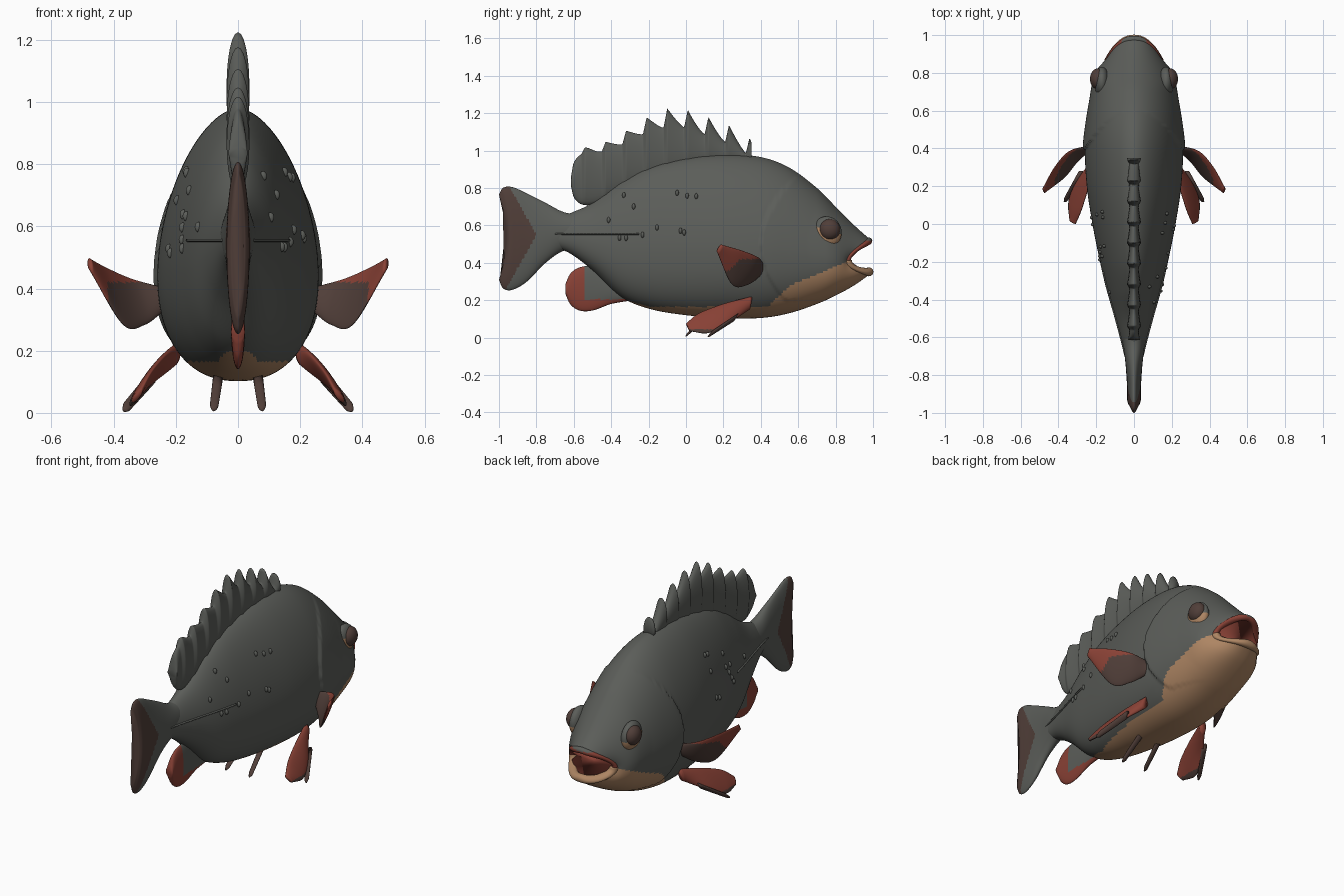
import bpy, bmesh, math, random
from mathutils import Vector

cube = bpy.data.objects.get("Cube")
if cube:
    bpy.data.objects.remove(cube)


def material(name, rgb):
    m = bpy.data.materials.new(name)
    m.use_nodes = True
    m.diffuse_color = (*rgb, 1)
    m.node_tree.nodes["Principled BSDF"].inputs["Base Color"].default_value = (*rgb, 1)
    return m


MATS = [material("slate grey", (.105, .11, .1)), material("belly tan", (.42, .235, .125)),
        material("fin red", (.25, .053, .036)), material("dark brown", (.08, .048, .04))]
GREY, TAN, RED, BROWN = range(4)


def finish(name, bm, rule):
    """Turn a bmesh into a smooth object, colouring each face by rule(centre)."""
    bmesh.ops.recalc_face_normals(bm, faces=bm.faces)
    for f in bm.faces:
        f.smooth = True
        f.material_index = rule(f.calc_center_median())
    me = bpy.data.meshes.new(name)
    bm.to_mesh(me)
    bm.free()
    for m in MATS:
        me.materials.append(m)
    ob = bpy.data.objects.new(name, me)
    bpy.context.collection.objects.link(ob)


def loft(name, rings, rule):
    bm = bmesh.new()
    vs = [[bm.verts.new(p) for p in r] for r in rings]
    for a, b in zip(vs, vs[1:]):
        for i in range(len(a)):
            j = (i + 1) % len(a)
            bm.faces.new((a[i], a[j], b[j], b[i]))
    bm.faces.new(vs[0])
    bm.faces.new(vs[-1])
    finish(name, bm, rule)


def ball(name, centre, radii, rule):
    bm = bmesh.new()
    bmesh.ops.create_uvsphere(bm, u_segments=40, v_segments=30, radius=1)
    for v in bm.verts:
        v.co = Vector(c + r * p for c, r, p in zip(centre, radii, v.co))
    finish(name, bm, rule)


def sample(keys, t):
    """Smooth interpolation of key tuples sorted by their first entry."""
    i = max(0, min(len(keys) - 2, sum(k[0] <= t for k in keys) - 1))
    a, b = keys[i], keys[i + 1]
    p, q = keys[max(i - 1, 0)], keys[min(i + 2, len(keys) - 1)]
    h = b[0] - a[0]
    s = (t - a[0]) / h
    out = []
    for k in range(1, len(a)):
        ma = (b[k] - p[k]) / (b[0] - p[0]) * h
        mb = (q[k] - a[k]) / (q[0] - a[0]) * h
        out.append(a[k] * (1 + 2 * s) * (1 - s) ** 2 + ma * s * (1 - s) ** 2
                   + b[k] * s * s * (3 - 2 * s) + mb * s * s * (s - 1))
    return out


def steps(a, b, n):
    return [a + (b - a) * i / n for i in range(n + 1)]


def ellipse(c, u, v, n=24):
    return [c + u * math.cos(2 * math.pi * i / n) + v * math.sin(2 * math.pi * i / n) for i in range(n)]


# Body: stations of y, top, bottom, half width
BODY = [(-.72, .63, .49, .04), (-.62, .665, .45, .065), (-.5, .72, .36, .1), (-.35, .83, .22, .145),
        (-.2, .91, .155, .18), (0, .96, .12, .22), (.2, .98, .105, .25), (.4, .965, .105, .26),
        (.55, .91, .13, .25), (.7, .8, .18, .23), (.8, .7, .225, .21), (.9, .6, .28, .18),
        (.978, .53, .335, .15)]


def half_width(y, z):
    zt, zb, w = sample(BODY, y)
    zc = zb + .4 * (zt - zb)
    u, e = ((z - zc) / (zt - zc), 1.75) if z > zc else ((zc - z) / (zc - zb), 2.3)
    return w * max(0, 1 - min(1, u) ** e) ** (1 / e)


def body_ring(y, n=128):
    zt, zb, w = sample(BODY, y)
    zc = zb + .4 * (zt - zb)
    notch = .115 * max(0, (y - .75) / .228) ** 1.5
    pts = []
    for i in range(n):
        a = 2 * math.pi * i / n
        s, c = math.sin(a), math.cos(a)
        e = 2 / (1.75 if s > 0 else 2.3)
        x = math.copysign(abs(c) ** e, c)
        z = zc + abs(s) ** e * ((zt - zc) if s > 0 else (zb - zc))
        # raised edge of the gill cover
        d = y - (.4 + .2 * ((z - .5) / .37) ** 2)
        lift = 1 + .045 * (1 - d / .25) if 0 < d < .25 and z > .2 else 1
        pts.append(Vector((w * x * lift, y - notch * abs(x) ** 2.5, z)))
    return pts


def body_colour(c):
    if c.y > .56:
        return TAN if c.z < .28 + (c.y - .56) * .42 else GREY
    edge = .165 if c.y < .45 else .18 + (c.y - .45) * .9
    return TAN if c.y > -.38 and c.z < edge + max(0, -c.y - .2) * .3 else GREY


rings = [body_ring(y) for y in steps(-.72, .978, 200)]
loft("body", rings, body_colour)

# Mouth lining and lips follow the front rim
rim = rings[-1]
mid = Vector((0, 0, .43))
lining = []
for scale, back in ((.99, -.004), (.85, .01), (.7, .05), (.45, .12), (.1, .16)):
    lining.append([Vector((p.x * scale, p.y - back, mid.z + (p.z - mid.z) * scale)) for p in rim])
loft("mouth_lining", lining, lambda c: RED)
half = len(rim) // 2
for name, pts, r, rule in (("upper_lip", rim[:half + 1], .018, lambda c: GREY if c.z > .518 else RED),
                           ("lower_lip", rim[half:] + rim[:1], .024, lambda c: TAN)):
    tube = []
    for p in pts:
        out = Vector((p.x, 0, p.z - mid.z)).normalized()
        tube.append(ellipse(p - out * r * .7, out * r, Vector((0, r, 0)), 16))
    loft(name, tube, rule)

# Tail fin with a shallow rear notch
TAIL = [(-1, .765, .31, .022), (-.98, .8, .265, .034), (-.93, .805, .255, .037), (-.85, .77, .3, .038),
        (-.75, .72, .4, .044), (-.65, .67, .465, .055), (-.55, .66, .46, .06)]
rings = []
for y in steps(-1, -.55, 80):
    zt, zb, w = sample(TAIL, y)
    h = (zt - zb) / 2
    ring = ellipse(Vector((0, y, zb + h)), Vector((0, 0, h)), Vector((w, 0, 0)), 72)
    for p in ring:
        p.y += max(0, -.8 - y) * .2 * (1 - ((p.z - zb - h) / h) ** 2)
    rings.append(ring)
loft("tail_fin", rings, lambda c: BROWN if c.y < -.8 - .56 * abs(c.z - .55) else GREY)

# Dorsal fin with swept spines
DORSAL = [(-.615, .85, .81), (-.6, .93, .75), (-.55, .985, .71), (-.47, .99, .72), (-.35, 1.03, .78),
          (-.2, 1.1, .84), (-.05, 1.13, .89), (.06, 1.1, .92), (.2, 1.05, .93), (.3, 1.0, .93), (.35, .96, .93)]
rings = []
for y in steps(-.615, .35, 240):
    zt, zb = sample(DORSAL, y)
    q = ((y + .12) / .11) % 1
    spine = min(q / .18, ((1 - q) / .82) ** 1.4)
    amp = max(0, min(.1, .035 + (y + .5) * .16))
    h = (zt + amp * spine - zb) / 2
    rings.append(ellipse(Vector((0, y, zb + h)), Vector((0, 0, h)), Vector((.025 + .012 * spine, 0, 0))))
loft("dorsal_fin", rings, lambda c: GREY)

# Anal fin
ANAL = [(-.645, .285, .235), (-.62, .34, .18), (-.57, .375, .145), (-.5, .38, .145), (-.4, .33, .18), (-.28, .25, .2)]
rings = []
for y in steps(-.645, -.28, 60):
    zt, zb = sample(ANAL, y)
    h = (zt - zb) / 2
    rings.append(ellipse(Vector((0, y, zb + h)), Vector((0, 0, h)), Vector((.022, 0, 0)), 48))
loft("anal_fin", rings, lambda c: RED if c.z < .205 or c.y < -.54 else GREY)


def side_fin(name, upper, lower, thick, side, rule):
    """Blade between an upper and a lower edge path."""
    ku, kl = [[(i / (len(path) - 1), *p) for i, p in enumerate(path)] for path in (upper, lower)]
    along = Vector(upper[-1]) - Vector(upper[0])
    rings = []
    for t in steps(0, 1, 40):
        a, b = Vector(sample(ku, t)), Vector(sample(kl, t))
        n = (a - b).cross(along).normalized() * thick * (1 - .5 * t)
        rings.append([Vector((p.x * side, p.y, p.z)) for p in ellipse((a + b) / 2, (a - b) / 2, n, 48)])
    loft(name, rings, rule)


random.seed(4)
for tag, s in (("left", 1), ("right", -1)):
    side_fin(tag + "_pectoral_fin",
             [(.23, .41, .4), (.34, .385, .43), (.42, .3, .465), (.48, .19, .497)],
             [(.23, .4, .335), (.3, .33, .283), (.37, .245, .285), (.475, .165, .46)], .018, s,
             lambda c: BROWN if abs(c.x) < .42 and c.z < .42 else RED)
    side_fin(tag + "_pelvic_fin",
             [(.2, .35, .22), (.24, .2, .18), (.28, .07, .13), (.31, 0, .075)],
             [(.21, .34, .15), (.3, .23, .08), (.345, .12, .025), (.34, .02, .035)], .02, s,
             lambda c: BROWN if c.z < .045 else RED)
    # Slim rays below the belly
    for name, a, b in (("pelvic_ray", (.28, .27, .11), (.365, .12, .012)), ("belly_ray", (.062, .14, .13), (.078, 0, .014))):
        a, b = Vector(a), Vector(b)
        ray = [ellipse(a.lerp(b, t), Vector((.014 * k, 0, 0)), Vector((0, .01 * k, .018 * k)), 12)
               for t, k in ((0, 1.2), (.5, 1.1), (.9, 1), (1, .5))]
        loft(f"{tag}_{name}", [[Vector((p.x * s, p.y, p.z)) for p in r] for r in ray], lambda c: BROWN)
    # Eye socket with a tan lower rim, and the eye
    ball(tag + "_eye_socket", (s * .17, .752, .562), (.042, .08, .086),
         lambda c: TAN if c.z < .575 - .3 * (c.y - .755) else GREY)
    ball(tag + "_eye", (s * .19, .768, .578), (.043, .056, .056), lambda c: BROWN)
    # Lateral line ridge
    line = []
    for y in steps(-.25, -.7, 24):
        line.append(ellipse(Vector((s * half_width(y, .55), y, .555)), Vector((.006, 0, 0)), Vector((0, 0, .005)), 8))
    loft(tag + "_lateral_line", line, lambda c: GREY)
    # Loose scales
    for i in range(12):
        y, z = random.uniform(-.45, .1), random.uniform(.5, .82)
        z = min(z, sample(BODY, y)[0] - .08)
        ball(f"{tag}_scale_{i + 1}", (s * half_width(y, z), y, z), (.012, .009, .016), lambda c: GREY)
